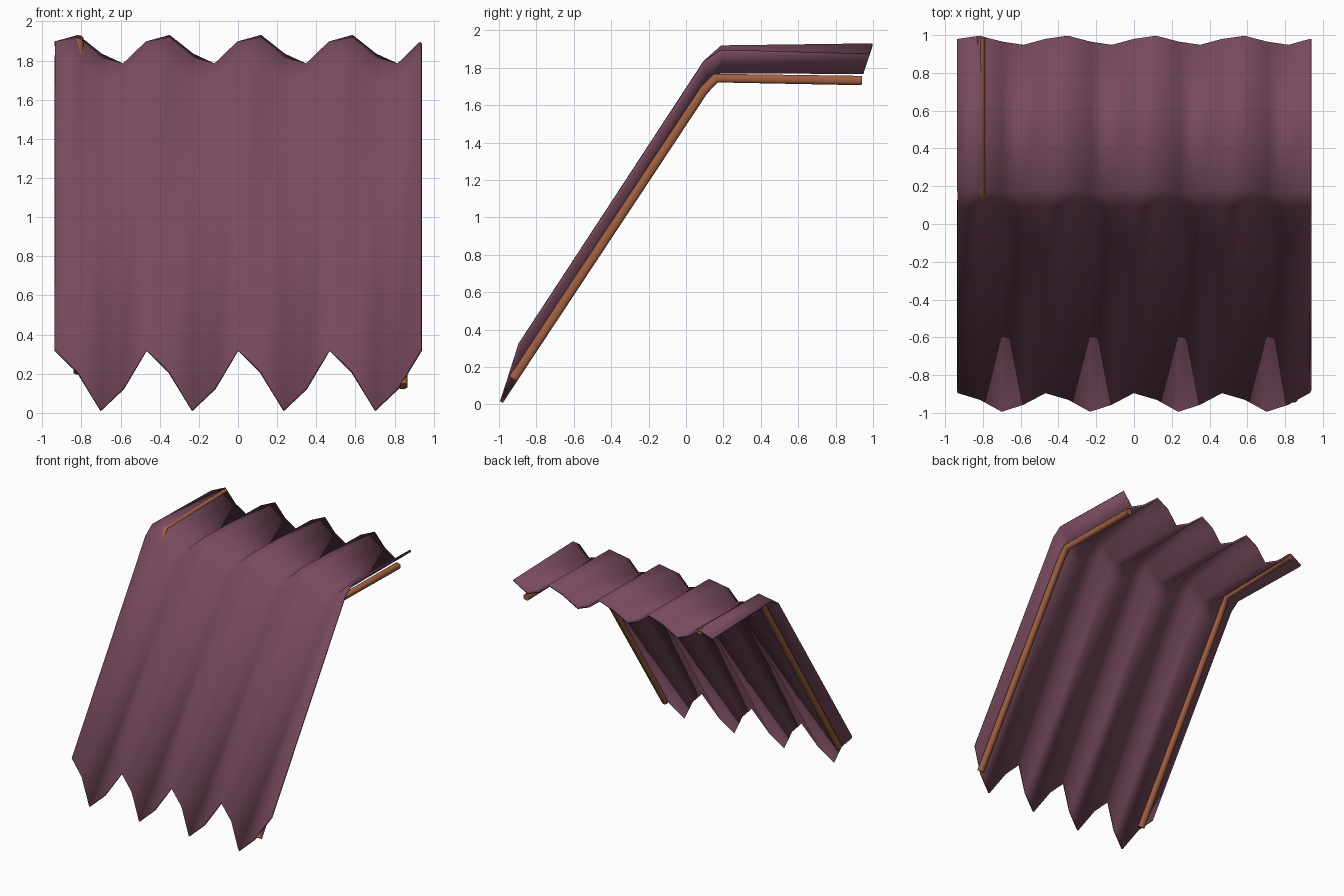
import bpy, bmesh
from mathutils import Vector

if "Cube" in bpy.data.objects:
    bpy.data.objects.remove(bpy.data.objects["Cube"])


def material(name, rgb):
    m = bpy.data.materials.new(name)
    m.diffuse_color = (*rgb, 1)
    m.use_nodes = True
    m.node_tree.nodes["Principled BSDF"].inputs["Base Color"].default_value = m.diffuse_color
    return m


plum = material("plum sheet", (0.188, 0.069, 0.112))
copper = material("copper brown", (0.35, 0.114, 0.053))


def finish(bm, name, mat, angle):
    bmesh.ops.recalc_face_normals(bm, faces=bm.faces)
    me = bpy.data.meshes.new(name)
    bm.to_mesh(me)
    bm.free()
    ob = bpy.data.objects.new(name, me)
    bpy.context.collection.objects.link(ob)
    me.materials.append(mat)
    bpy.ops.object.select_all(action='DESELECT')
    ob.select_set(True)
    bpy.context.view_layer.objects.active = ob
    bpy.ops.object.shade_smooth_by_angle(angle=angle)
    return ob


# Corrugated sheet: each row is (y, z, lean of the wave, four wave heights)
rows = [
    (-0.937, 0.168, 0.32, (0.153, 0.04, -0.155, -0.042)),   # toothed front edge
    (0.10, 1.745, 0.0, (0.085, 0.04, -0.07, -0.035)),       # lower bend
    (0.185, 1.845, 0.1, (0.045, 0.067, -0.035, -0.067)),    # upper bend
    (0.972, 1.848, 0.33, (0.022, 0.074, -0.02, -0.072)),    # back edge
]
COLS = 16
bm = bmesh.new()
grid = []
for y, z, lean, wave in rows:
    grid.append([bm.verts.new((-0.935 + 1.87 * k / COLS,
                               y + lean * wave[k % 4],
                               z + wave[k % 4])) for k in range(COLS + 1)])
for a, b in zip(grid, grid[1:]):
    for k in range(COLS):
        bm.faces.new((a[k], a[k + 1], b[k + 1], b[k]))
sheet = finish(bm, "corrugated_sheet", plum, 1.0)
solid = sheet.modifiers.new("thickness", 'SOLIDIFY')
solid.thickness = 0.018
solid.offset = 0


# Rails: chamfered square bar swept along a bent path in the y-z plane
def rail(name, x, path, half=0.025, cut=0.012):
    i = half - cut
    section = [(half, -i), (half, i), (i, half), (-i, half),
               (-half, i), (-half, -i), (-i, -half), (i, -half)]
    pts = [Vector((x, y, z)) for y, z in path]
    bm = bmesh.new()
    rings = []
    for j, p in enumerate(pts):
        t0 = (p - pts[j - 1]).normalized() if j else None
        t1 = (pts[j + 1] - p).normalized() if j < len(pts) - 1 else None
        t = ((t0 or t1) + (t1 or t0)).normalized()
        n = Vector((0, -t.z, t.y))
        rings.append([bm.verts.new(p + Vector((u, 0, 0)) + n * v) for u, v in section])
    for a, b in zip(rings, rings[1:]):
        for k in range(8):
            bm.faces.new((a[k], a[(k + 1) % 8], b[(k + 1) % 8], b[k]))
    bm.faces.new(rings[0])
    bm.faces.new(rings[-1])
    finish(bm, name, copper, 0.9)


rail("left_rail", -0.815, [(-0.882, 0.21), (0.10, 1.735), (0.19, 1.888), (0.985, 1.903)])
rail("right_rail", 0.84, [(-0.925, 0.137), (0.095, 1.68), (0.16, 1.745), (0.94, 1.732)])
